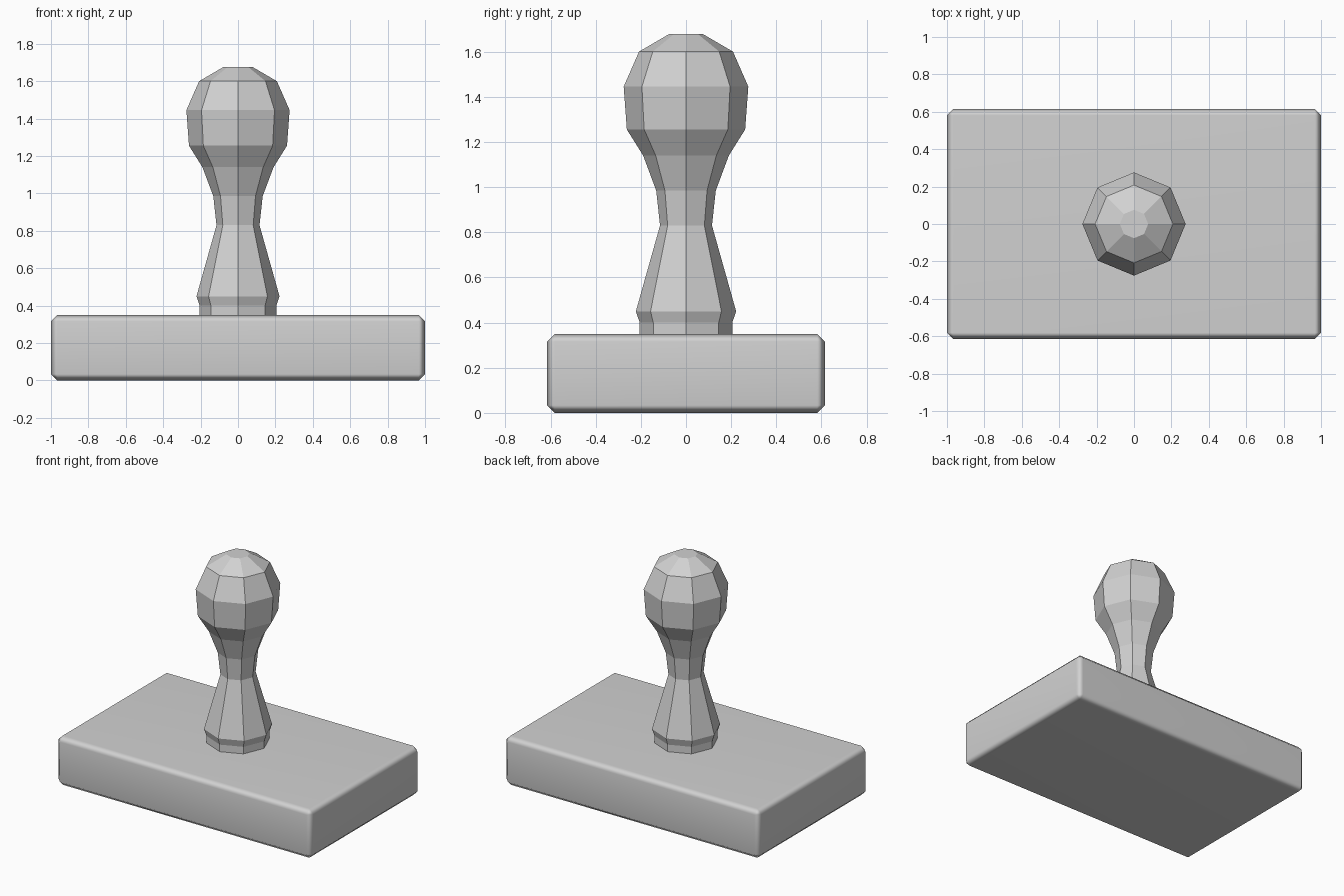
import bpy, bmesh, math

if "Cube" in bpy.data.objects:
    bpy.data.objects.remove(bpy.data.objects["Cube"])

grey = bpy.data.materials.new("light_grey")
grey.diffuse_color = (0.64, 0.64, 0.64, 1)
grey.use_nodes = True
grey.node_tree.nodes["Principled BSDF"].inputs["Base Color"].default_value = grey.diffuse_color


def add_object(name, bm):
    bmesh.ops.recalc_face_normals(bm, faces=bm.faces[:])
    mesh = bpy.data.meshes.new(name)
    bm.to_mesh(mesh)
    bm.free()
    mesh.materials.append(grey)
    obj = bpy.data.objects.new(name, mesh)
    bpy.context.collection.objects.link(obj)
    return obj


# Base block with softly shaded chamfers
bm = bmesh.new()
bmesh.ops.create_cube(bm, size=1)
for v in bm.verts:
    v.co.x *= 2.0
    v.co.y *= 1.23
    v.co.z = (v.co.z + 0.5) * 0.35
for f in bm.faces:
    f.smooth = True
base = add_object("base_block", bm)
bevel = base.modifiers.new("chamfer", 'BEVEL')
bevel.width = 0.034
bevel.segments = 1
bevel.limit_method = 'NONE'
weighted = base.modifiers.new("soft_normals", 'WEIGHTED_NORMAL')
weighted.keep_sharp = False

# Turned eight-sided handle: (radius, height) from bottom to top
profile = [(0.205, 0.345), (0.205, 0.40), (0.222, 0.45), (0.115, 0.83),
           (0.132, 0.985), (0.19, 1.14), (0.262, 1.255), (0.276, 1.445),
           (0.208, 1.60), (0.076, 1.677)]
SIDES = 8
bm = bmesh.new()
rings = []
for r, z in profile:
    angles = [2 * math.pi * i / SIDES for i in range(SIDES)]
    rings.append([bm.verts.new((r * math.cos(a), r * math.sin(a), z)) for a in angles])
for low, high in zip(rings, rings[1:]):
    for i in range(SIDES):
        j = (i + 1) % SIDES
        bm.faces.new((low[i], low[j], high[j], high[i]))
bm.faces.new(rings[0][::-1])
bm.faces.new(rings[-1])
add_object("handle", bm)
